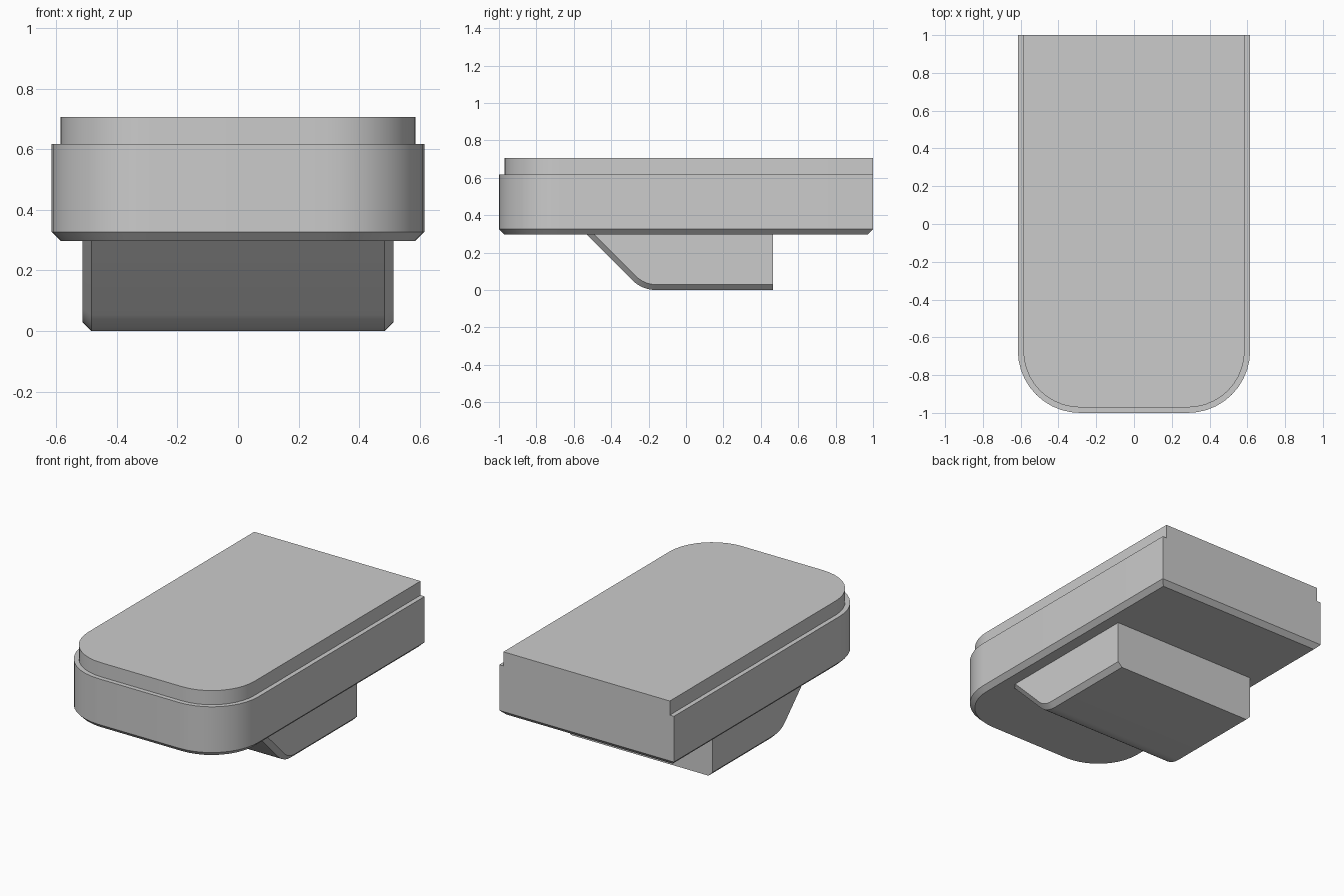
import bpy
import bmesh
from math import sin, cos, pi, radians

cube = bpy.data.objects.get("Cube")
if cube:
    bpy.data.objects.remove(cube, do_unlink=True)

grey = bpy.data.materials.new("light_grey")
grey.use_nodes = True
colour = (0.6, 0.6, 0.6, 1)
grey.diffuse_color = colour
grey.node_tree.nodes["Principled BSDF"].inputs["Base Color"].default_value = colour

HALF_WIDTH, CORNER, STEP = 0.615, 0.33, 0.029
BASE, TOP, LIP_TOP = 0.297, 0.617, 0.707


def arc(cx, cy, r, start, end, steps):
    """Points along an arc, angles in degrees."""
    angles = [radians(start + (end - start) * i / steps) for i in range(steps + 1)]
    return [(cx + r * cos(a), cy + r * sin(a)) for a in angles]


def outline(inset, back):
    """Plan shape: rounded front corners, square back."""
    cx, cy, r = HALF_WIDTH - CORNER, CORNER - 1, CORNER - inset
    w = HALF_WIDTH - inset
    return ([(-w, back)] + arc(-cx, cy, r, 180, 270, 10)
            + arc(cx, cy, r, 270, 360, 10) + [(w, back)])


def loft(name, rings, cap_start=True):
    """Skin matching rings of points and cap the ends."""
    bm = bmesh.new()
    loops = [[bm.verts.new(p) for p in ring] for ring in rings]
    for a, b in zip(loops, loops[1:]):
        for i in range(len(a)):
            j = (i + 1) % len(a)
            bm.faces.new((a[i], a[j], b[j], b[i]))
    if cap_start:
        bm.faces.new(loops[0][::-1])
    bm.faces.new(loops[-1])
    bmesh.ops.recalc_face_normals(bm, faces=bm.faces)
    mesh = bpy.data.meshes.new(name)
    bm.to_mesh(mesh)
    bm.free()
    mesh.materials.append(grey)
    obj = bpy.data.objects.new(name, mesh)
    bpy.context.collection.objects.link(obj)
    bpy.ops.object.select_all(action='DESELECT')
    obj.select_set(True)
    bpy.context.view_layer.objects.active = obj
    bpy.ops.object.shade_smooth_by_angle(angle=radians(25))
    return obj


def at_height(points, z):
    return [(x, y, z) for x, y in points]


# Main slab with a chamfered underside
full = outline(0, 1)
loft("body", [at_height(outline(STEP, 1 - STEP), BASE),
              at_height(full, BASE + STEP),
              at_height(full, TOP)])

# Raised top, stepped in at the front and sides, flush at the back
raised = outline(STEP, 1)
loft("raised_top", [at_height(raised, TOP), at_height(raised, LIP_TOP)], cap_start=False)


# Block underneath: sloped front, rounded bend, chamfered side edges
def keel_profile(x, inset):
    bend_y, bend_r, back, top = -0.16, 0.18, 0.465, BASE + 0.01
    bend = arc(bend_y, bend_r, bend_r - inset, 225, 270, 8)
    y0, z0 = bend[0]
    pts = [(y0 - (top - z0), top)] + bend + [(back, inset), (back, top)]
    return [(x, y, z) for y, z in pts]


KEEL = 0.513
loft("underside_block", [keel_profile(-KEEL, STEP), keel_profile(STEP - KEEL, 0),
                         keel_profile(KEEL - STEP, 0), keel_profile(KEEL, STEP)])
